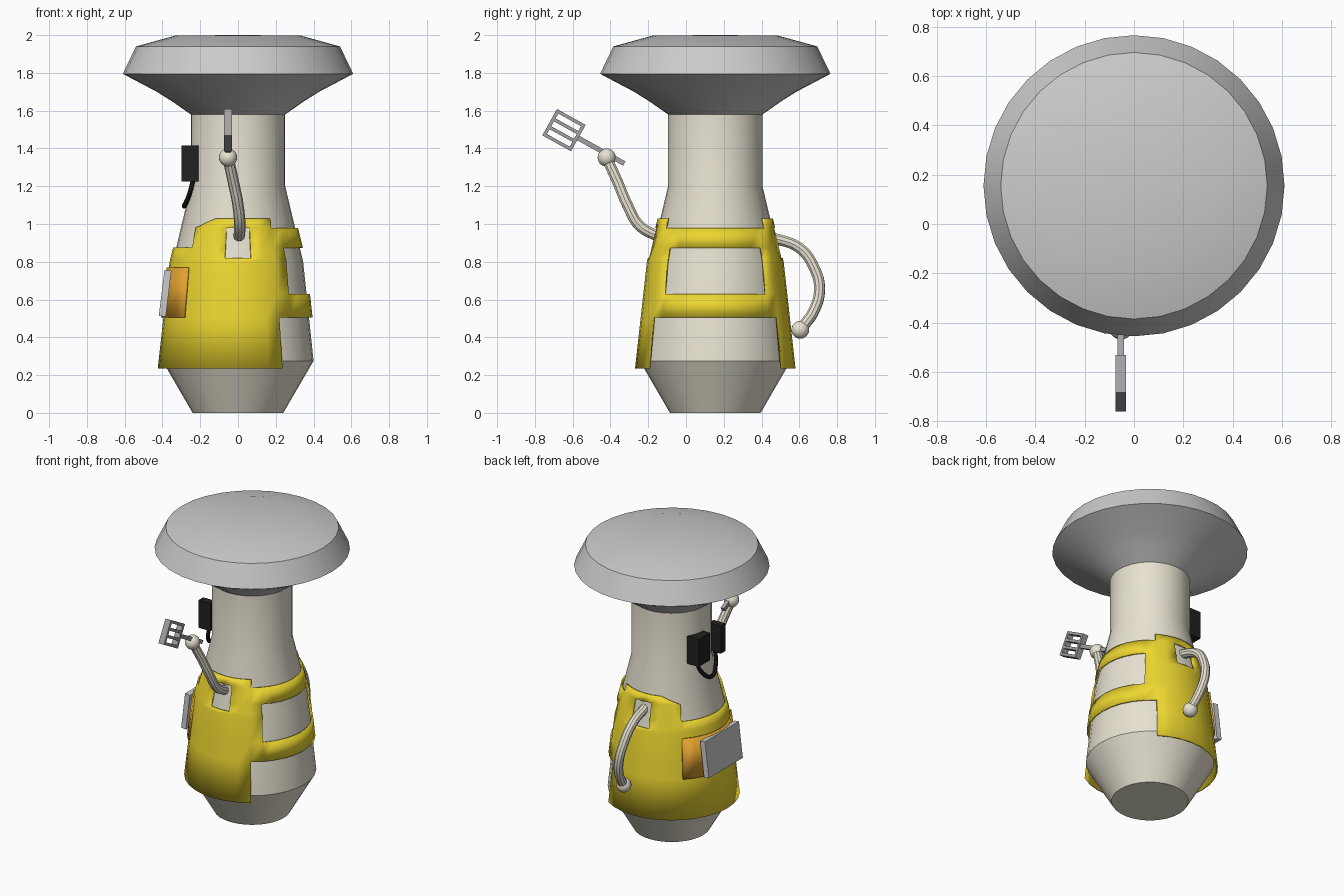
import bpy, bmesh, math
from mathutils import Vector

if "Cube" in bpy.data.objects:
    bpy.data.objects.remove(bpy.data.objects["Cube"])

CY, N = 0.155, 32          # body axis in y, number of sides


def material(name, rgb):
    m = bpy.data.materials.new(name)
    m.diffuse_color = (*rgb, 1)
    m.use_nodes = True
    m.node_tree.nodes["Principled BSDF"].inputs["Base Color"].default_value = m.diffuse_color
    return m


CREAM = material("cream", (0.80, 0.76, 0.64))
YELLOW = material("yellow", (0.85, 0.68, 0.03))
ORANGE = material("orange", (0.75, 0.36, 0.03))
BLACK = material("black", (0.015, 0.015, 0.015))
STEEL = material("steel", (0.36, 0.35, 0.36))


def point(k, r, z):
    """Point at step k around the axis, counted from the front toward +x."""
    a = 2 * math.pi * k / N
    return Vector((r * math.sin(a), CY - r * math.cos(a), z))


def finish(ob, mat, smooth=True):
    if mat:
        ob.data.materials.append(mat)
    bpy.ops.object.select_all(action='DESELECT')
    ob.select_set(True)
    bpy.context.view_layer.objects.active = ob
    if smooth:
        bpy.ops.object.shade_smooth_by_angle()
    return ob


def from_bmesh(name, bm, mat):
    bmesh.ops.remove_doubles(bm, verts=bm.verts, dist=1e-4)
    me = bpy.data.meshes.new(name)
    bm.to_mesh(me)
    bm.free()
    ob = bpy.data.objects.new(name, me)
    bpy.context.collection.objects.link(ob)
    return finish(ob, mat)


def quads(bm, pts):
    bm.faces.new([bm.verts.new(p) for p in pts])


def revolve(name, profile, mat):
    bm = bmesh.new()
    for (r0, z0), (r1, z1) in zip(profile, profile[1:]):
        for k in range(N):
            quads(bm, (point(k, r0, z0), point(k + 1, r0, z0),
                       point(k + 1, r1, z1), point(k, r1, z1)))
    bmesh.ops.dissolve_degenerate(bm, dist=1e-5, edges=bm.edges)
    return from_bmesh(name, bm, mat)


def box(name, loc, size, mat, rot=(0, 0, 0)):
    bpy.ops.mesh.primitive_cube_add(size=1, location=loc, rotation=rot)
    ob = bpy.context.object
    ob.name, ob.scale = name, size
    return finish(ob, mat, False)


def tube(name, pts, radius, mat):
    cu = bpy.data.curves.new(name, 'CURVE')
    cu.dimensions, cu.bevel_depth, cu.use_fill_caps = '3D', radius, True
    cu.bevel_resolution, cu.resolution_u = 3, 6
    sp = cu.splines.new('BEZIER')
    sp.bezier_points.add(len(pts) - 1)
    for bp, p in zip(sp.bezier_points, pts):
        bp.co = p
        bp.handle_left_type = bp.handle_right_type = 'AUTO'
    ob = bpy.data.objects.new(name, cu)
    bpy.context.collection.objects.link(ob)
    finish(ob, mat, False)
    bpy.ops.object.convert(target='MESH')
    return finish(bpy.context.object, None)


def ball(name, loc, r):
    bpy.ops.mesh.primitive_uv_sphere_add(segments=20, ring_count=12, radius=r, location=loc)
    bpy.context.object.name = name
    finish(bpy.context.object, CREAM)


# Body and wide top
revolve("body", [(0, 0), (.24, 0), (.40, .275), (.345, .80), (.25, 1.2), (.25, 1.6)], CREAM)
revolve("hat", [(.25, 1.58), (.35, 1.65), (.43, 1.70), (.61, 1.795), (.54, 1.94),
                (.33, 1.998), (0, 2.0)], None)


# Wrap-around apron: a grid of cells, some left out
def apron_r(z):
    if z < .80:
        return .425 - (z - .235) / .565 * .063
    return .362 - (z - .80) / .23 * .057


def fold(k):
    """Steps away from the front or back centre line."""
    t = abs((k + 16) % 32 - 16)
    return min(t, 16 - t)


def covered(k, z):
    t, right = fold(k + .5), k < 16
    if .82 < z < .98 and t < 1:      # arm openings
        return False
    if z < .505:
        return t < 3 or not right
    if z < .63:
        return True
    if z < .875:
        return t < 4 or not right
    if z < .98:
        return t < 4 or right
    return t < (3 if right else 4)


def top_z(k, z):
    """Slope the upper edge down on the left side."""
    if z > 1 and k % 32 > 16 and fold(k) > 2:
        return z - .025 * (fold(k) - 2)
    return z


def shell(name, cells, offset, mat, thick):
    bm = bmesh.new()
    for k, z0, z1 in cells:
        corners = ((k, z0), (k + 1, z0), (k + 1, top_z(k + 1, z1)), (k, top_z(k, z1)))
        pts = []
        for kk, z in corners:
            p = point(kk, apron_r(z) + offset, z)
            if not any((p - q).length < 1e-4 for q in pts):
                pts.append(p)
        quads(bm, pts)
    ob = from_bmesh(name, bm, mat)
    mod = ob.modifiers.new("thickness", 'SOLIDIFY')
    mod.thickness, mod.offset = thick, -1


rows = [.235, .505, .63, .80, .82, .875, .98, 1.03]
shell("apron", [(k, a, b) for a, b in zip(rows, rows[1:]) for k in range(N)
                if covered(k, (a + b) / 2)], 0, YELLOW, .01)

# Side pocket and the board in it
shell("pocket", [(k, .505, .77) for k in range(20, 28)], .012, ORANGE, .011)
box("pocket_board", (-.386, CY + .01, .633), (.037, .37, .245), None, (0, math.radians(7), 0))

# Wall handset with hanging cord
box("phone_base", (-.255, CY + .074, 1.32), (.09, .12, .19), BLACK)
box("phone_handset", (-.255, CY - .13, 1.32), (.09, .05, .19), BLACK)
tube("phone_cord", [(-.235, CY + .07, 1.24), (-.26, CY + .05, 1.15), (-.285, CY - .03, 1.095),
                    (-.26, CY - .11, 1.15), (-.235, CY - .13, 1.24)], .013, BLACK)

# Arms and round hands
tube("front_arm", [(.005, -.14, .93), (.01, -.245, .99), (0, -.31, 1.10),
                   (-.025, -.363, 1.225), (-.05, -.416, 1.34)], .03, CREAM)
ball("front_hand", (-.053, -.42, 1.352), .048)
tube("back_arm", [(-.005, .45, .93), (-.01, .602, .872), (0, .68, .765),
                  (.015, .707, .658), (.035, .677, .54), (.05, .61, .445)], .03, CREAM)
ball("back_hand", (.05, .605, .44), .047)

# Slotted spatula, tilted about x
TILT = math.radians(-29)
centre = Vector((-.053, -.646, 1.497))
along = Vector((0, -math.cos(TILT), -math.sin(TILT)))
across = Vector((0, -math.sin(TILT), math.cos(TILT)))
for i in range(4):
    box(f"spatula_bar_{i}", centre + across * (i - 1.5) * .0473, (.042, .174, .018),
        STEEL, (TILT, 0, 0))
for i, s in enumerate((-1, 1)):
    box(f"spatula_end_{i}", centre + along * s * .078, (.042, .018, .16),
        STEEL, (TILT, 0, 0))
box("spatula_handle", centre - along * .22, (.026, .29, .026), STEEL, (TILT, 0, 0))
